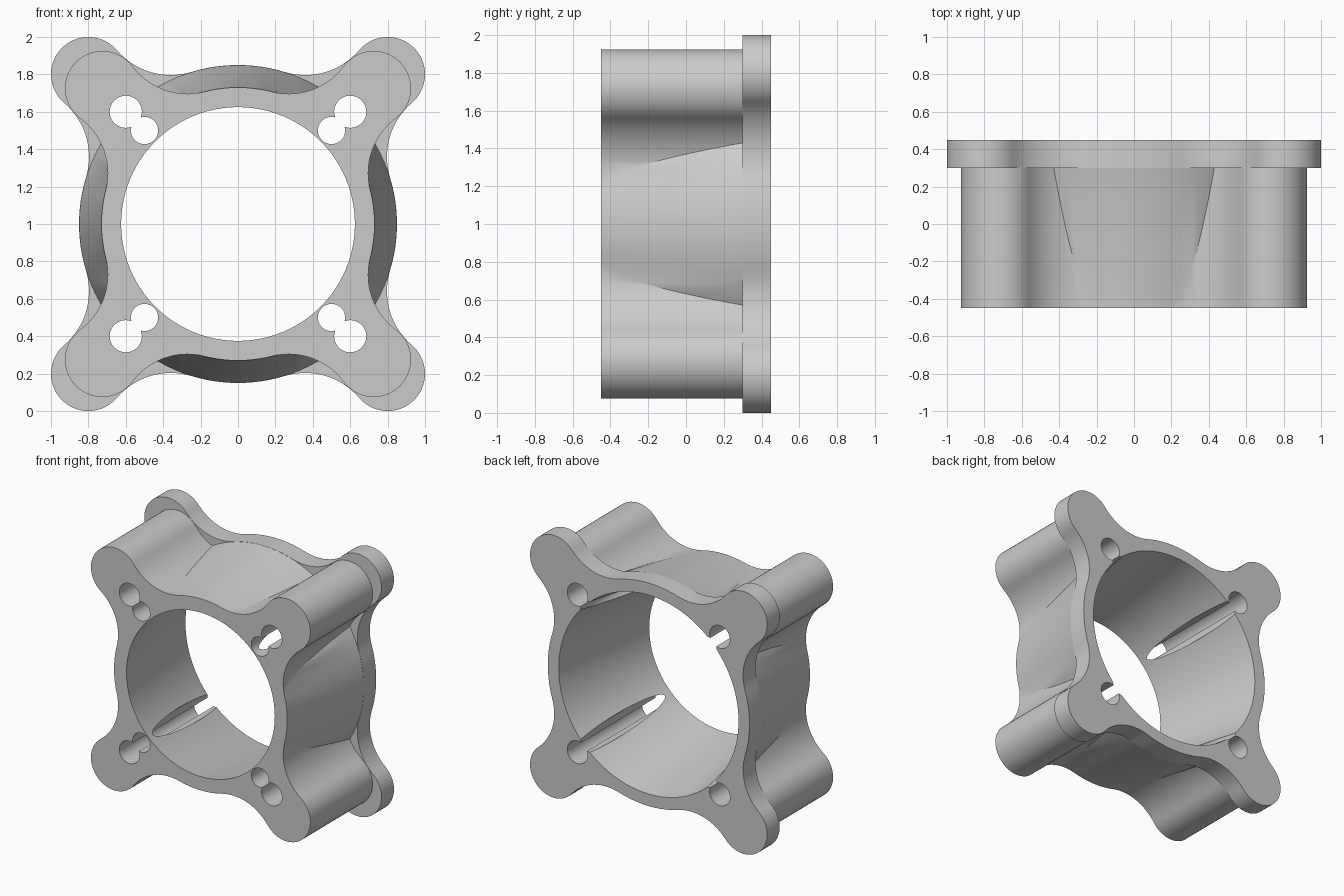
import bpy
import bmesh
from math import sin, cos, pi, radians, atan2, hypot, sqrt

cube = bpy.data.objects.get("Cube")
if cube:
    bpy.data.objects.remove(cube)

grey = bpy.data.materials.new("light grey")
grey.use_nodes = True
grey.diffuse_color = (0.6, 0.6, 0.6, 1)
grey.node_tree.nodes["Principled BSDF"].inputs["Base Color"].default_value = grey.diffuse_color


def arc(cx, cz, r, a0, a1, n):
    """Points on an arc; angles run from +z towards +x."""
    return [(cx + r * sin(a0 + (a1 - a0) * i / n), cz + r * cos(a0 + (a1 - a0) * i / n))
            for i in range(n + 1)]


def circle(r, cx=0, cz=0, n=96):
    return arc(cx, cz, r, 0, 2 * pi, n)[:-1]


def lobed_outline(ring, corner, lobe, tangent):
    """Ring with four round lobes, joined by tangent concave fillets."""
    d = corner * sqrt(2)
    k = 2 * d * cos(pi / 4 - tangent)
    fillet = (ring ** 2 + d ** 2 - lobe ** 2 - ring * k) / (2 * lobe + k - 2 * ring)
    fx, fz = (ring + fillet) * sin(tangent), (ring + fillet) * cos(tangent)
    join = atan2(fx - corner, fz - corner)
    # one eighth: ring, fillet, lobe up to the diagonal
    part = arc(0, 0, ring, 0, tangent, 8)
    part += arc(fx, fz, fillet, tangent + pi, join + pi, 14)[1:]
    part += arc(corner, corner, lobe, join, pi / 4, 14)[1:]
    quarter = part + [(z, x) for x, z in reversed(part[1:-1])]
    pts = []
    for _ in range(4):
        pts += quarter
        quarter = [(z, -x) for x, z in quarter]
    return pts


def loft(name, *sections):
    """Capped solid through (y, outline) sections."""
    bm = bmesh.new()
    rings = [[bm.verts.new((x, y, z + 1)) for x, z in pts] for y, pts in sections]
    for a, b in zip(rings, rings[1:]):
        n = len(a)
        for i in range(n):
            bm.faces.new((a[i], a[(i + 1) % n], b[(i + 1) % n], b[i]))
    bm.faces.new(rings[0])
    bm.faces.new(rings[-1])
    bmesh.ops.recalc_face_normals(bm, faces=bm.faces)
    mesh = bpy.data.meshes.new(name)
    bm.to_mesh(mesh)
    bm.free()
    mesh.materials.append(grey)
    obj = bpy.data.objects.new(name, mesh)
    bpy.context.collection.objects.link(obj)
    return obj


def combine(target, tool, operation):
    mod = target.modifiers.new(operation, 'BOOLEAN')
    mod.operation = operation
    mod.solver = 'EXACT'
    mod.object = tool
    bpy.context.view_layer.objects.active = target
    bpy.ops.object.modifier_apply(modifier=mod.name)
    bpy.data.objects.remove(tool)


FRONT, STEP, BACK = -0.45, 0.3, 0.45

# Back flange, lobed body and flaring shell
housing = loft("flanged_housing",
               *[(y, lobed_outline(0.85, 0.8, 0.2, radians(17))) for y in (STEP, BACK)])
body = loft("body",
            *[(y, lobed_outline(0.73, 0.725, 0.2, radians(14.3))) for y in (FRONT, STEP + 0.06)])
shell = loft("shell", (FRONT + 0.001, circle(0.729)), (STEP, circle(0.849)),
             (STEP + 0.08, circle(0.845)))
combine(housing, body, 'UNION')
combine(housing, shell, 'UNION')

# Tapered bore, extended past both ends along its slope
slope = (0.758 - 0.625) / (BACK - FRONT)
bore = loft("bore", (FRONT - 0.1, circle(0.625 - 0.1 * slope)),
            (BACK + 0.1, circle(0.758 + 0.1 * slope)))
combine(housing, bore, 'DIFFERENCE')

# Overlapping pair of through holes in each corner
for sx in (-1, 1):
    for sz in (-1, 1):
        for pos, r in ((0.6, 0.086), (0.5, 0.073)):
            hole = loft("hole", *[(y, circle(r, sx * pos, sz * pos, 40))
                                  for y in (FRONT - 0.1, BACK + 0.1)])
            combine(housing, hole, 'DIFFERENCE')

bpy.ops.object.select_all(action='DESELECT')
housing.select_set(True)
bpy.context.view_layer.objects.active = housing
bpy.ops.object.shade_smooth_by_angle(angle=radians(30))
